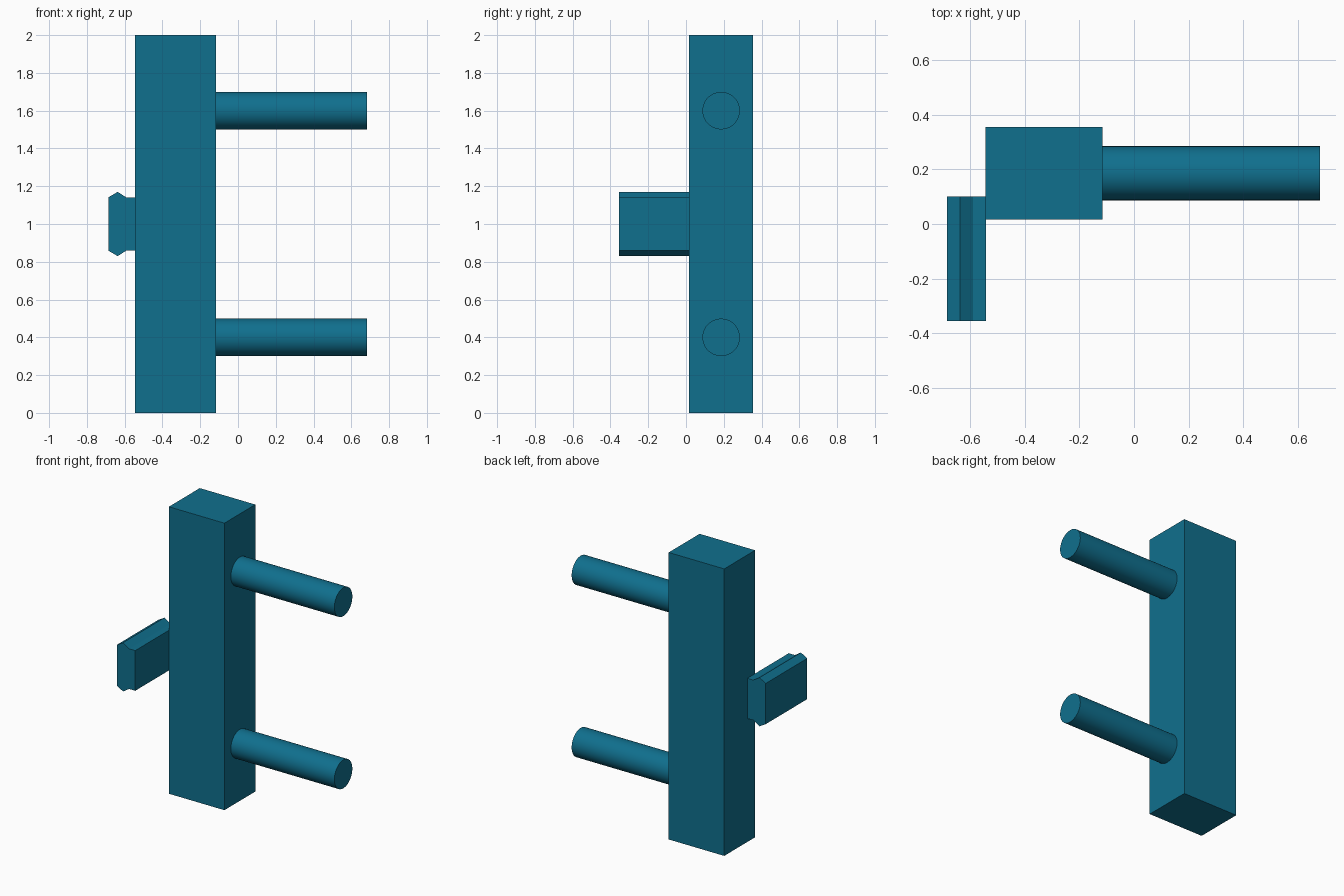
import bpy
import bmesh
from math import radians
from mathutils import Matrix, Vector

cube = bpy.data.objects.get("Cube")
if cube:
    bpy.data.objects.remove(cube, do_unlink=True)

# Single teal blue finish
teal = bpy.data.materials.new("teal_blue")
teal.use_nodes = True
color = (0.005, 0.16, 0.27, 1)
teal.diffuse_color = color
teal.node_tree.nodes["Principled BSDF"].inputs["Base Color"].default_value = color


def add_part(name, bm):
    bmesh.ops.recalc_face_normals(bm, faces=bm.faces)
    mesh = bpy.data.meshes.new(name)
    bm.to_mesh(mesh)
    bm.free()
    mesh.materials.append(teal)
    part = bpy.data.objects.new(name, mesh)
    bpy.context.collection.objects.link(part)
    return part


# Upright rectangular block
bm = bmesh.new()
bmesh.ops.create_cube(bm, size=1, matrix=Matrix.LocRotScale(
    Vector((-0.33, 0.186, 1)), None, Vector((0.428, 0.34, 2))))
add_part("main_block", bm)

# Two round pegs on the left side
for name, z in (("lower_peg", 0.4), ("upper_peg", 1.6)):
    bm = bmesh.new()
    turn = Matrix.Translation((0.282, 0.186, z)) @ Matrix.Rotation(radians(90), 4, "Y")
    bmesh.ops.create_cone(bm, cap_ends=True, segments=64, radius1=0.099,
                          radius2=0.099, depth=0.8, matrix=turn)
    peg = add_part(name, bm)
    bpy.ops.object.select_all(action="DESELECT")
    peg.select_set(True)
    bpy.context.view_layer.objects.active = peg
    bpy.ops.object.shade_smooth_by_angle(angle=radians(30))

# Ridged tongue on the right side, its profile mirrored top to bottom
half = [(-0.543, 0.14), (-0.59, 0.14), (-0.637, 0.17), (-0.685, 0.142)]
profile = [(x, 1 + h) for x, h in half] + [(x, 1 - h) for x, h in reversed(half)]
bm = bmesh.new()
face = bm.faces.new([bm.verts.new((x, -0.356, z)) for x, z in profile])
ext = bmesh.ops.extrude_face_region(bm, geom=[face])
bmesh.ops.translate(bm, vec=(0, 0.457, 0),
                    verts=[v for v in ext["geom"] if isinstance(v, bmesh.types.BMVert)])
add_part("side_tongue", bm)
